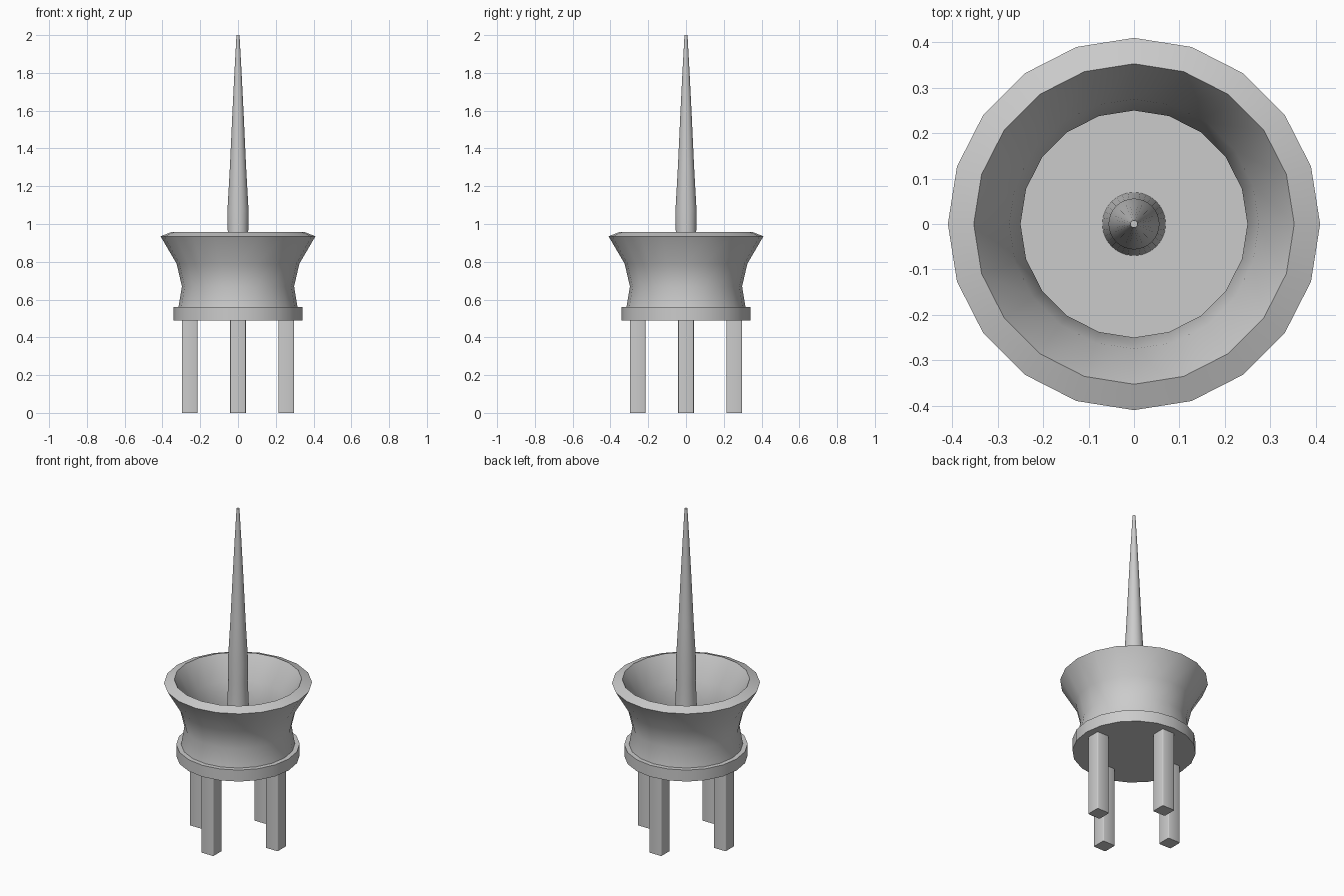
import bpy, bmesh, math
from math import sin, cos, pi

if "Cube" in bpy.data.objects:
    bpy.data.objects.remove(bpy.data.objects["Cube"])


def finish(name, bm):
    bmesh.ops.recalc_face_normals(bm, faces=bm.faces[:])
    me = bpy.data.meshes.new(name)
    bm.to_mesh(me)
    bm.free()
    ob = bpy.data.objects.new(name, me)
    bpy.context.collection.objects.link(ob)
    return ob


def smooth(ob, angle):
    bpy.ops.object.select_all(action='DESELECT')
    ob.select_set(True)
    bpy.context.view_layer.objects.active = ob
    bpy.ops.object.shade_smooth_by_angle(angle=math.radians(angle))


def lathe(name, profile, sides, closed=False):
    """Spin (radius, z) points round z; closed joins last ring to first, otherwise both ends are capped."""
    bm = bmesh.new()
    rings = [[bm.verts.new((r * cos(2 * pi * i / sides), r * sin(2 * pi * i / sides), z))
              for i in range(sides)] for r, z in profile]
    pairs = list(zip(rings, rings[1:]))
    if closed:
        pairs.append((rings[-1], rings[0]))
    else:
        bm.faces.new(rings[0])
        bm.faces.new(rings[-1])
    for a, b in pairs:
        for i in range(sides):
            j = (i + 1) % sides
            bm.faces.new((a[i], a[j], b[j], b[i]))
    ob = finish(name, bm)
    smooth(ob, 40)
    return ob


# Round base plate
lathe("base_plate", [(0.342, 0.49), (0.342, 0.56)], 20)

# Flared hollow cup with a waist, resting on the plate
lathe("cup", [(0.315, 0.56), (0.297, 0.67), (0.325, 0.79), (0.41, 0.935),
              (0.353, 0.957), (0.275, 0.82), (0.25, 0.69), (0.254, 0.555)], 20, closed=True)

# Tall tapering spike standing on the cup floor
lathe("spike", [(0.07, 0.555), (0.062, 0.75), (0.054, 0.95), (0.056, 1.07), (0.043, 1.3),
                (0.03, 1.58), (0.019, 1.8), (0.008, 2.0)], 32)

# Four square legs with slightly eased corners
for k, side in enumerate(("right", "back", "left", "front")):
    bm = bmesh.new()
    bmesh.ops.create_cube(bm, size=1)
    for v in bm.verts:
        v.co.x = v.co.x * 0.083 + 0.256 * cos(k * pi / 2)
        v.co.y = v.co.y * 0.083 + 0.256 * sin(k * pi / 2)
        v.co.z = (v.co.z + 0.5) * 0.495
    upright = [e for e in bm.edges if abs(e.verts[0].co.z - e.verts[1].co.z) > 0.1]
    bmesh.ops.bevel(bm, geom=upright, offset=0.006, segments=2, profile=0.5, affect='EDGES')
    leg = finish(side + "_leg", bm)
    smooth(leg, 50)
